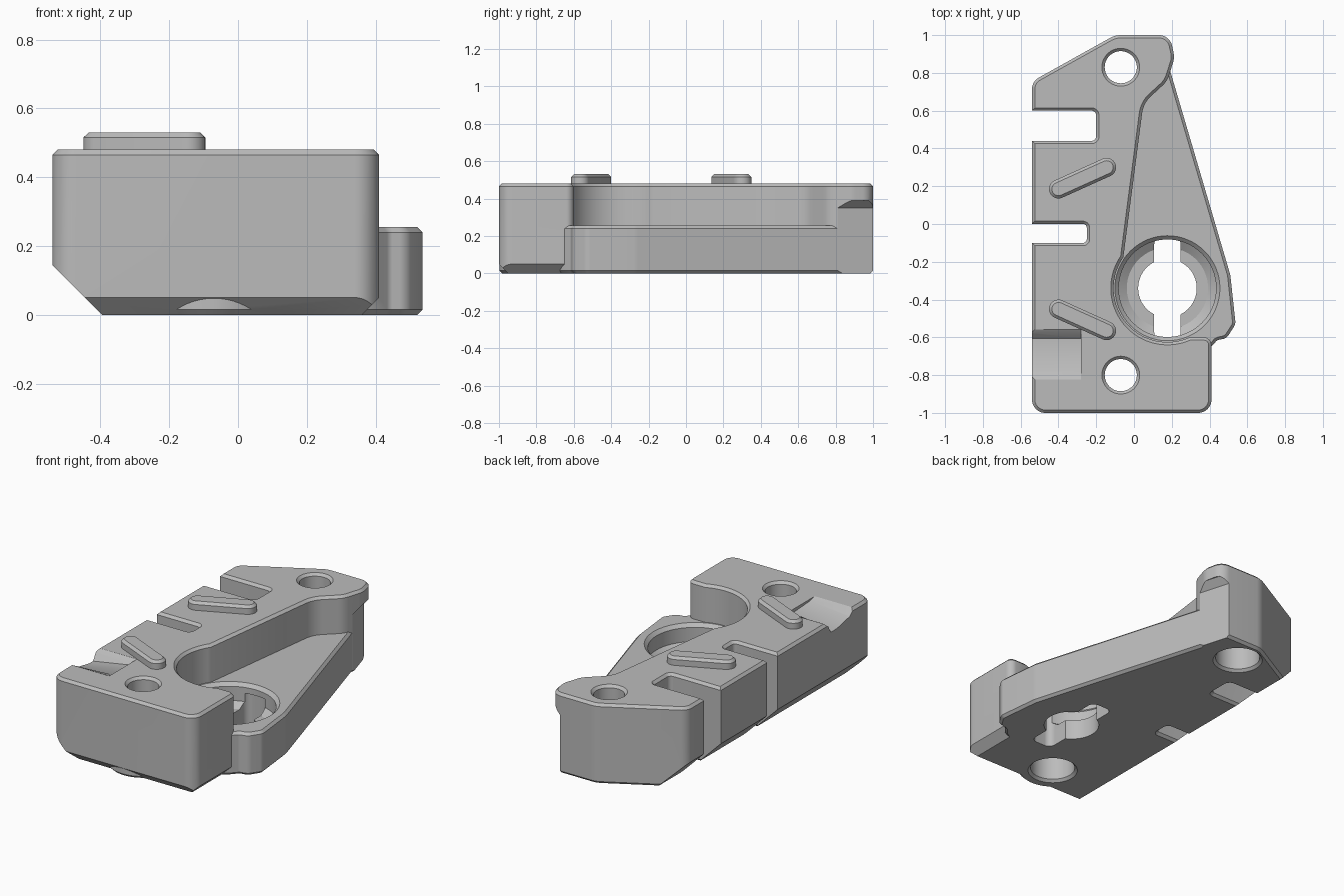
import bpy, bmesh, math
from mathutils import Vector

if "Cube" in bpy.data.objects:
    bpy.data.objects.remove(bpy.data.objects["Cube"])

grey = bpy.data.materials.new("plain_grey")
grey.use_nodes = True
grey.diffuse_color = (0.5, 0.5, 0.5, 1)
grey.node_tree.nodes["Principled BSDF"].inputs["Base Color"].default_value = (0.5, 0.5, 0.5, 1)


def finish(bm, name):
    bmesh.ops.recalc_face_normals(bm, faces=bm.faces)
    mesh = bpy.data.meshes.new(name)
    bm.to_mesh(mesh)
    bm.free()
    mesh.materials.append(grey)
    obj = bpy.data.objects.new(name, mesh)
    bpy.context.collection.objects.link(obj)
    return obj


def rounded(points, steps=8):
    """Replace each (x, y, radius) corner with a tangent arc."""
    out = []
    for i, (x, y, r) in enumerate(points):
        p = Vector((x, y))
        if r == 0:
            out.append(p)
            continue
        a = (Vector(points[i - 1][:2]) - p).normalized()
        b = (Vector(points[(i + 1) % len(points)][:2]) - p).normalized()
        half = a.angle(b) / 2
        centre = p + (a + b).normalized() * r / math.sin(half)
        start = p + a * r / math.tan(half) - centre
        end = p + b * r / math.tan(half) - centre
        for k in range(steps + 1):
            d = start.lerp(end, k / steps).normalized()
            out.append(centre + d * r)
    return out


def prism(name, points, z0, z1, top=0.0, bottom=0.0):
    """Extruded outline with optional chamfered rims."""
    bm = bmesh.new()
    base = bm.faces.new([bm.verts.new((p[0], p[1], z0)) for p in points])
    res = bmesh.ops.extrude_face_region(bm, geom=[base], use_keep_orig=True)
    bmesh.ops.translate(bm, vec=(0, 0, z1 - z0),
                        verts=[g for g in res["geom"] if isinstance(g, bmesh.types.BMVert)])
    bmesh.ops.recalc_face_normals(bm, faces=bm.faces)
    for z, size in ((z1, top), (z0, bottom)):
        if size:
            rim = [e for e in bm.edges if all(abs(v.co.z - z) < 1e-5 for v in e.verts)]
            bmesh.ops.bevel(bm, geom=rim, offset=size, segments=1,
                            affect='EDGES', clamp_overlap=False)
    return finish(bm, name)


def circle(cx, cy, r, a0=0, a1=360, n=64, closed=True):
    count = n if closed else n + 1
    angles = [math.radians(a0 + (a1 - a0) * k / n) for k in range(count)]
    return [(cx + r * math.cos(a), cy + r * math.sin(a)) for a in angles]


def lathe(name, cx, cy, profile, n=64):
    """Closed solid of revolution from (radius, z) points."""
    bm = bmesh.new()
    rings = [[bm.verts.new((x, y, z)) for x, y in circle(cx, cy, r, n=n)] for r, z in profile]
    for lo, hi in zip(rings, rings[1:]):
        for k in range(n):
            j = (k + 1) % n
            bm.faces.new((lo[k], lo[j], hi[j], hi[k]))
    bm.faces.new(rings[0])
    bm.faces.new(rings[-1])
    return finish(bm, name)


def half_space(point, normal):
    """Large block covering everything beyond a plane."""
    bm = bmesh.new()
    bmesh.ops.create_cube(bm, size=4)
    obj = finish(bm, "cutter")
    n = Vector(normal).normalized()
    obj.rotation_mode = 'QUATERNION'
    obj.rotation_quaternion = n.to_track_quat('Z', 'Y')
    obj.location = Vector(point) + n * 2
    return obj


def combine(target, tool, operation='DIFFERENCE'):
    tool.hide_render = True
    bpy.context.view_layer.update()
    mod = target.modifiers.new("cut", 'BOOLEAN')
    mod.operation = operation
    mod.solver = 'EXACT'
    mod.object = tool
    bpy.context.view_layer.objects.active = target
    bpy.ops.object.modifier_apply(modifier=mod.name)
    bpy.data.objects.remove(tool)


KX, KY = 0.177, -0.34          # centre of the round pocket
HX = -0.07                     # screw hole column
RIM = 0.015

# Main body outline, with side slots and the curved recess wall
outline = rounded([(-0.54, -1, 0.07), (0.41, -1, 0.07), (0.41, -0.6, 0.04)]
                  + [(x, y, 0) for x, y in circle(KX, KY, 0.285, -66, -215, 40, False)]
                  + [(0.05, 0.64, 0.15), (0.175, 0.755, 0.12), (0.215, 0.88, 0.1),
                     (0.19, 1, 0.07), (-0.1, 1, 0.12), (-0.54, 0.755, 0.07),
                     (-0.54, 0.6, 0), (-0.2, 0.6, 0.025), (-0.2, 0.44, 0.025), (-0.54, 0.44, 0),
                     (-0.54, 0, 0), (-0.25, 0, 0.02), (-0.25, -0.1, 0.02), (-0.54, -0.1, 0)])
body = prism("bracket_body", outline, 0, 0.48, RIM, RIM)

# Underside chamfers: left, front and right
combine(body, half_space((-0.54, 0, 0.145), (-1, 0, -1)))
combine(body, half_space((0, -1, 0.05), (0, -1, -1)))
combine(body, half_space((0.41, 0, 0.05), (1, 0, -1)))

# Undercut below the overhanging nose
nose = [(0.108, 1.1), (0.5, 1.1), (0.5, 0.5), (0.284, 0.5)]
combine(body, prism("cutter", nose, -0.1, 0.39, 0.04))

# Boss around the front screw hole
combine(body, prism("boss", circle(HX, -0.8, 0.198), 0, 0.2, 0, RIM), 'UNION')

# Low shelf on the right
shelf = rounded([(0, 0.85, 0), (0.18, 0.85, 0), (0.51, -0.27, 0.15), (0.538, -0.53, 0.05),
                 (0.49, -0.605, 0.05), (0.44, -0.615, 0.03), (0.4, -0.66, 0),
                 (0.3, -0.72, 0), (0, -0.7, 0), (-0.15, -0.4, 0)])
combine(body, prism("shelf", shelf, 0, 0.255, RIM, RIM), 'UNION')

# Round pocket and keyed opening
combine(body, lathe("cutter", KX, KY, [(0.215, 0.12), (0.258, 0.15), (0.258, 0.235),
                                       (0.28, 0.257)]))
combine(body, prism("cutter", circle(KX, KY, 0.155), -0.1, 0.2))
key = rounded([(KX + sx * 0.07, KY + sy * 0.272, 0.04)
               for sx, sy in ((-1, -1), (1, -1), (1, 1), (-1, 1))])
combine(body, prism("cutter", key, -0.1, 0.2))

# Screw holes, counterbored from below
for y in (-0.8, 0.83):
    combine(body, lathe("cutter", HX, y, [(0.15, -0.01), (0.125, 0.015), (0.125, 0.25),
                                          (0.085, 0.25), (0.085, 0.465), (0.105, 0.485)]))

# Shallow ramped relief at the front left of the top
bm = bmesh.new()
sections = []
for x, depth in ((-0.6, 0.075), (-0.28, 0.02)):
    prof = [(-0.555, 0), (-0.575, 0.3), (-0.605, 1), (-0.64, 1), (-0.78, 0.6), (-0.825, 0)]
    loop = [bm.verts.new((x, y, 0.481 - depth * d)) for y, d in prof]
    loop += [bm.verts.new((x, y, 0.6)) for y in (-0.825, -0.555)]
    sections.append(loop)
    bm.faces.new(loop)
for k in range(len(sections[0])):
    a, b = sections
    bm.faces.new((a[k - 1], a[k], b[k], b[k - 1]))
combine(body, finish(bm, "cutter"))

# Two raised oblong pads
parts = [body]
for name, y0, y1 in (("rear_pad", 0.185, 0.3), ("front_pad", -0.45, -0.565)):
    a = math.degrees(math.atan2(y1 - y0, 0.255))
    pad = (circle(-0.145, y1, 0.05, a - 90, a + 90, 14, False)
           + circle(-0.4, y0, 0.05, a + 90, a + 270, 14, False))
    parts.append(prism(name, pad, 0.47, 0.53, RIM))

# Smooth curved walls, keep crisp edges
for obj in parts:
    bpy.ops.object.select_all(action='DESELECT')
    obj.select_set(True)
    bpy.context.view_layer.objects.active = obj
    bpy.ops.object.shade_smooth_by_angle(angle=math.radians(28))
